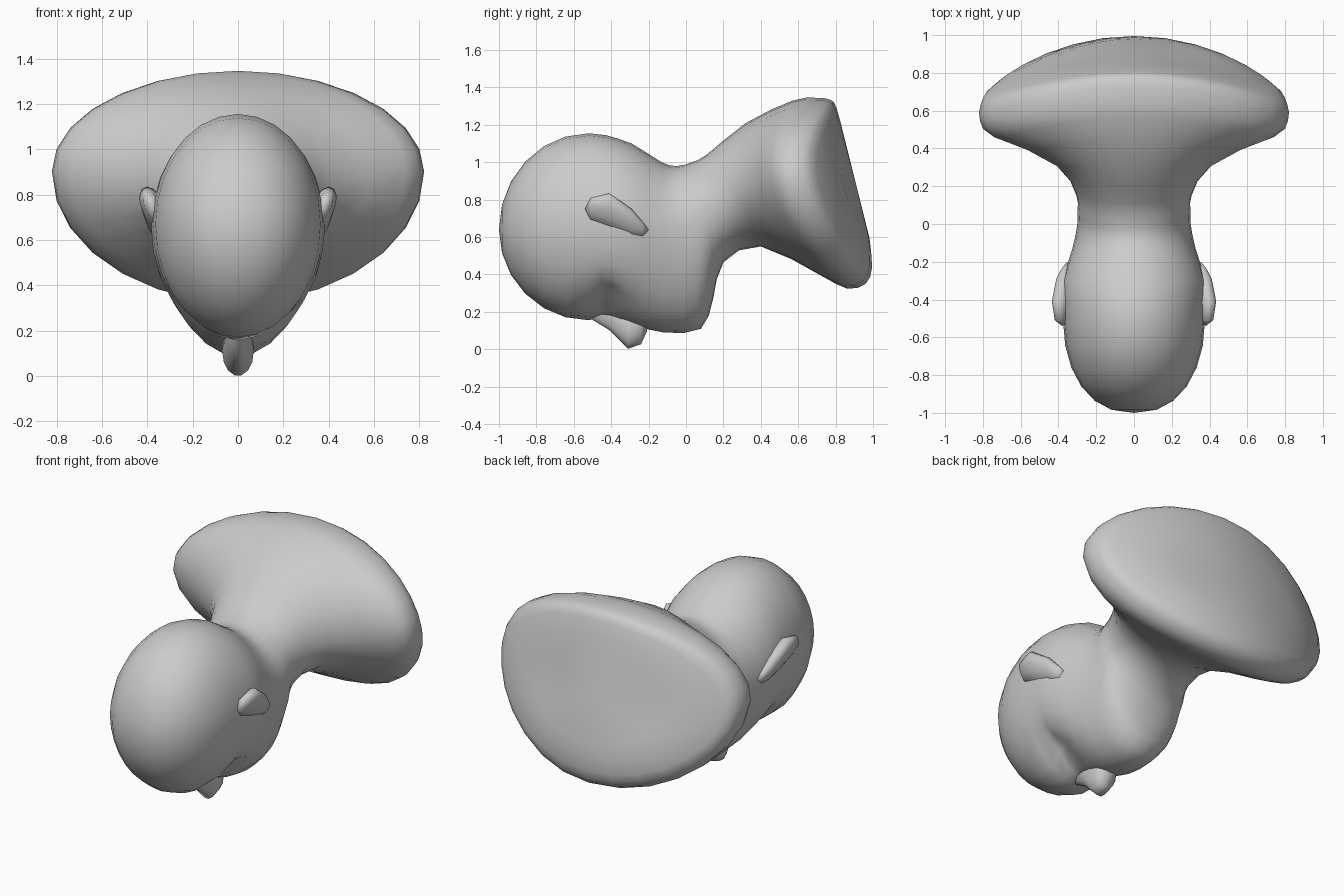
import bpy, bmesh
from math import sin, cos, pi, exp, sqrt

if "Cube" in bpy.data.objects:
    bpy.data.objects.remove(bpy.data.objects["Cube"])


def loft(name, rings, tip0, tip1, n=28, shape=None):
    """Ring: top y,z / bottom y,z / half width / height of widest point."""
    bm = bmesh.new()
    loops = []
    for yt, zt, yb, zb, w, zw in rings:
        bend = 0.33 * min(1, max(0, (yt - 0.1) / 0.2))  # shoulders curve back
        loop = []
        for i in range(n):
            a = 2 * pi * i / n
            x, s = w * cos(a), sin(a)
            z = zw + s * ((zt - zw) if s > 0 else (zw - zb))
            y = yb + (yt - yb) * (z - zb) / (zt - zb) - bend * x * x
            loop.append(bm.verts.new((x, y, z)))
        loops.append(loop)
    for a, b in zip(loops, loops[1:]):
        for i in range(n):
            j = (i + 1) % n
            bm.faces.new((a[i], a[j], b[j], b[i]))
    for loop, tip in ((loops[0], tip0), (loops[-1], tip1)):
        c = bm.verts.new(tip)
        for i in range(n):
            bm.faces.new((loop[i], loop[(i + 1) % n], c))
    if shape:
        for v in bm.verts:
            shape(v.co)
    bmesh.ops.recalc_face_normals(bm, faces=bm.faces)
    for f in bm.faces:
        f.smooth = True
    me = bpy.data.meshes.new(name)
    bm.to_mesh(me)
    bm.free()
    ob = bpy.data.objects.new(name, me)
    bpy.context.collection.objects.link(ob)


def smooth_rings(rings):
    """Add a Catmull-Rom ring halfway between each pair."""
    out = []
    for i in range(len(rings) - 1):
        p, q = rings[i], rings[i + 1]
        o, r = rings[max(i - 1, 0)], rings[min(i + 2, len(rings) - 1)]
        out.append(p)
        out.append([(9 * (b + c) - a - d) / 16 for a, b, c, d in zip(o, p, q, r)])
    return out + [rings[-1]]


def sockets(co):
    # press the eye sockets into the face
    if co.z < 0.5 and co.y < 0.1:
        d = ((abs(co.x) - 0.19) / 0.1) ** 2 + ((co.y + 0.41) / 0.09) ** 2
        co.z += 0.10 * exp(-d)


# Crown: half an ellipsoid
crown = []
for i in range(1, 7):
    u = cos(i * pi / 12)
    y, r = -0.52 - 0.48 * u, sqrt(1 - u * u)
    crown.append((y, 0.64 + 0.515 * r, y, 0.64 - 0.485 * r, 0.375 * r ** 0.85, 0.64 + 0.03 * r))

# Face, neck, shoulders and cut base
body = [
    (-0.43, 1.145, -0.46, 0.17, 0.38, 0.67),
    (-0.29, 1.10, -0.33, 0.14, 0.38, 0.65),
    (-0.13, 1.00, -0.12, 0.09, 0.325, 0.62),
    (-0.05, 0.98, 0.08, 0.11, 0.30, 0.65),
    (0.03, 1.00, 0.145, 0.27, 0.30, 0.71),
    (0.11, 1.04, 0.20, 0.465, 0.305, 0.77),
    (0.32, 1.21, 0.40, 0.55, 0.41, 0.84),
    (0.57, 1.33, 0.72, 0.395, 0.74, 0.89),
    (0.69, 1.345, 0.86, 0.325, 0.815, 0.90),
    (0.77, 1.335, 0.96, 0.35, 0.81, 0.90),
    (0.805, 1.29, 0.995, 0.44, 0.75, 0.88),
    (0.85, 1.12, 0.98, 0.60, 0.45, 0.86),
]
loft("head_and_shoulders", crown + smooth_rings(body),
     (0, -1.0, 0.64), (0, 0.915, 0.86), shape=sockets)

# Nose: y, lowest z, half width
nose = [(-0.50, 0.155, 0.03), (-0.41, 0.10, 0.045), (-0.31, 0.0, 0.07),
        (-0.24, 0.025, 0.07), (-0.21, 0.09, 0.05)]
loft("nose", [(y, 0.25, y, z, w, z + 0.11) for y, z, w in nose],
     (0, -0.52, 0.22), (0, -0.20, 0.15), n=14)


# Ears: lobes whose raised rim leans outwards
def flare(side):
    def move(co):
        co.x = side * (0.375 + co.x + 0.25 * (co.z - 0.73))
    return move


# y, middle height, half height, half thickness
ear = [(-0.51, 0.75, 0.06, 0.035), (-0.41, 0.74, 0.095, 0.05),
       (-0.29, 0.675, 0.075, 0.045), (-0.23, 0.64, 0.04, 0.025)]
for side, label in ((1, "right"), (-1, "left")):
    loft("ear_" + label, [(y, z + h, y, z - h, t, z + 0.2 * h) for y, z, h, t in ear],
         (0, -0.54, 0.75), (0, -0.20, 0.64), n=12, shape=flare(side))
